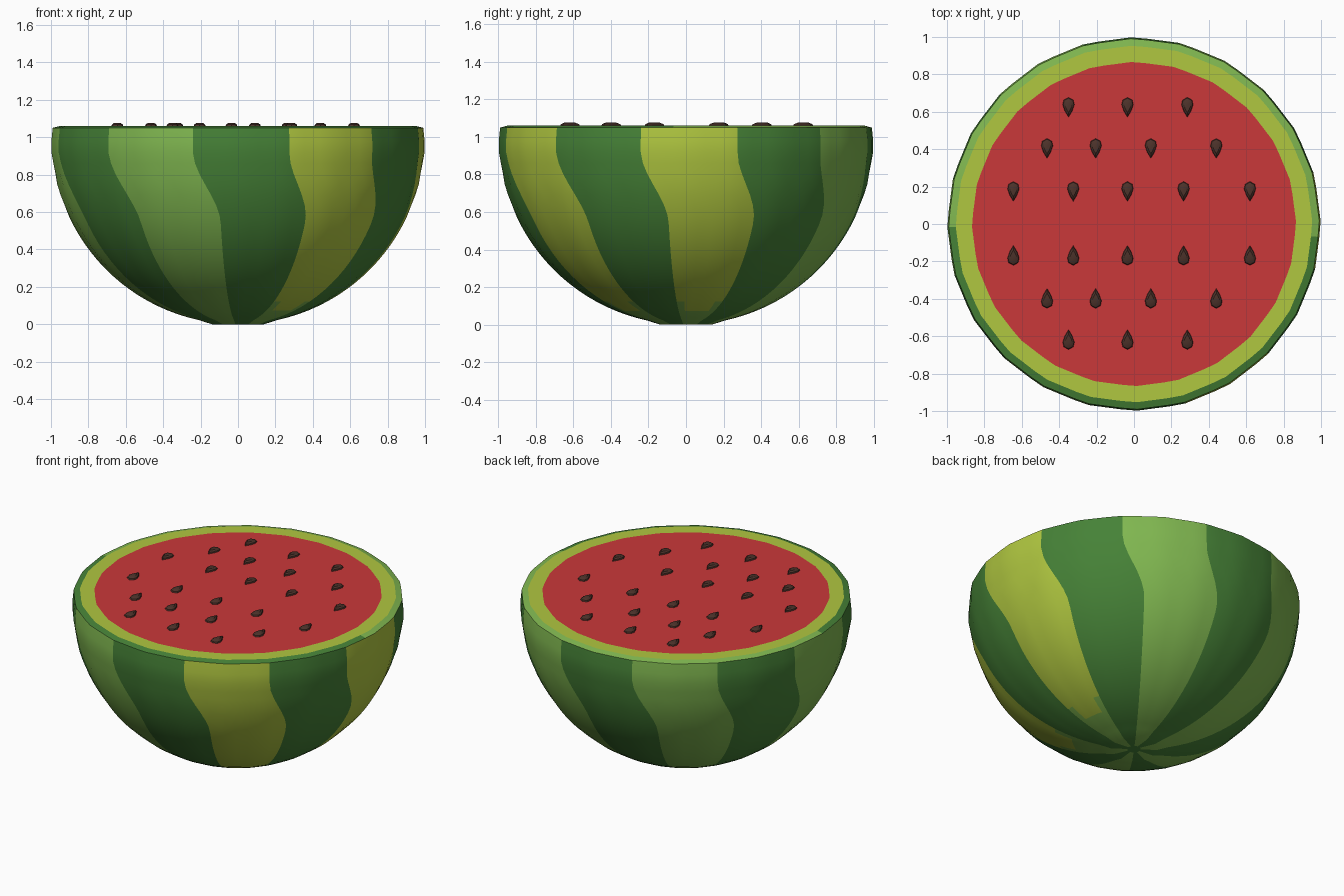
import bpy, bmesh, math

if "Cube" in bpy.data.objects:
    bpy.data.objects.remove(bpy.data.objects["Cube"])

def mat(name, rgb):
    m = bpy.data.materials.new(name)
    lin = [((c / 255 + 0.055) / 1.055) ** 2.4 for c in rgb]
    m.diffuse_color = (*lin, 1)
    m.use_nodes = True
    m.node_tree.nodes["Principled BSDF"].inputs["Base Color"].default_value = m.diffuse_color
    return m

DARK = mat("dark green", (70, 130, 55))
LIGHT = mat("light green", (128, 183, 80))
YELLOW = mat("yellow green", (176, 199, 64))
RED = mat("flesh red", (202, 56, 58))
BROWN = mat("seed brown", (76, 50, 42))

def make(name, bm, mats, smooth=True):
    bmesh.ops.recalc_face_normals(bm, faces=bm.faces)
    me = bpy.data.meshes.new(name)
    bm.to_mesh(me)
    bm.free()
    for m in mats:
        me.materials.append(m)
    ob = bpy.data.objects.new(name, me)
    bpy.context.collection.objects.link(ob)
    bpy.ops.object.select_all(action='DESELECT')
    ob.select_set(True)
    bpy.context.view_layer.objects.active = ob
    if smooth:
        bpy.ops.object.shade_smooth_by_angle(angle=math.radians(30))
    return ob

def point(r, deg, z):
    """Point on a 24-sided outline; deg is measured from the front."""
    d = (deg % 15) - 7.5
    k = math.cos(math.radians(7.5)) / math.cos(math.radians(d))
    a = math.radians(deg)
    return (r * k * math.sin(a), -r * k * math.cos(a), z)

def sway(z):
    """Sideways drift of the stripes in degrees."""
    t = min(1, max(0, (0.92 - z) / 0.38))
    return 8 * t * t * (3 - 2 * t)

# Rind: bowl whose columns follow the wavy stripe borders
rows = [(0.04, 0), (0.14, 0)]
for i in range(22):
    p = math.radians(12 + i * 70 / 21)
    rows.append((math.sin(p), 1 - math.cos(p)))
rows += [(1, 0.92), (1, 0.98), (0.993, 1.05), (0.955, 1.06)]
COLS, STEP = 72, 5
bm = bmesh.new()
grid = [[bm.verts.new(point(r, 16 + c * STEP + sway(z), z)) for c in range(COLS)]
        for r, z in rows]
bm.faces.new(grid[0])
for j in range(len(rows) - 1):
    zmid = (rows[j][1] + rows[j + 1][1]) / 2
    for c in range(COLS):
        d = (c + 1) % COLS
        f = bm.faces.new((grid[j][c], grid[j][d], grid[j + 1][d], grid[j + 1][c]))
        stripe, part = divmod(c, 6)
        if j == len(rows) - 2:                      # rounded lip
            f.material_index = 1 if f.calc_center_median().y > -0.05 else 0
        elif stripe % 2 == 0:
            end = 0.12 if part in (0, 5) else 0.08  # rounded end of yellow stripes
            f.material_index = 2 if stripe in (0, 2) and zmid > end else 1
make("rind", bm, [DARK, LIGHT, YELLOW])

# Pale ring and red flesh on the cut face
bm = bmesh.new()
n = 72
outer = [bm.verts.new(point(0.955, 16 + i * 5, 1.06)) for i in range(n)]
inner = [bm.verts.new(point(0.868, 16 + i * 5, 1.06)) for i in range(n)]
for i in range(n):
    k = (i + 1) % n
    bm.faces.new((outer[i], outer[k], inner[k], inner[i]))
bm.faces.new(inner).material_index = 1
make("cut_face", bm, [YELLOW, RED], smooth=False)

# Seeds: low teardrops pointing to the middle line
SHAPE = [(0, -0.058), (0.02, -0.025), (0.032, 0.01), (0.026, 0.036), (0, 0.05),
         (-0.026, 0.036), (-0.032, 0.01), (-0.02, -0.025)]
ROWS = {0.625: (-0.35, -0.035, 0.285),
        0.405: (-0.465, -0.205, 0.09, 0.44),
        0.175: (-0.645, -0.325, -0.035, 0.265, 0.62)}
bm = bmesh.new()
for y, xs in ROWS.items():
    for s in (1, -1):
        for x in xs:
            rings = [[bm.verts.new((x + u * k, s * (y + v * k) + 0.003, z)) for u, v in SHAPE]
                     for k, z in ((1, 1.058), (0.9, 1.068), (0.55, 1.076))]
            for a, b in zip(rings, rings[1:]):
                for i in range(8):
                    k = (i + 1) % 8
                    bm.faces.new((a[i], a[k], b[k], b[i]))
            bm.faces.new(rings[2])
            bm.faces.new(rings[0][::-1])
make("seeds", bm, [BROWN])
